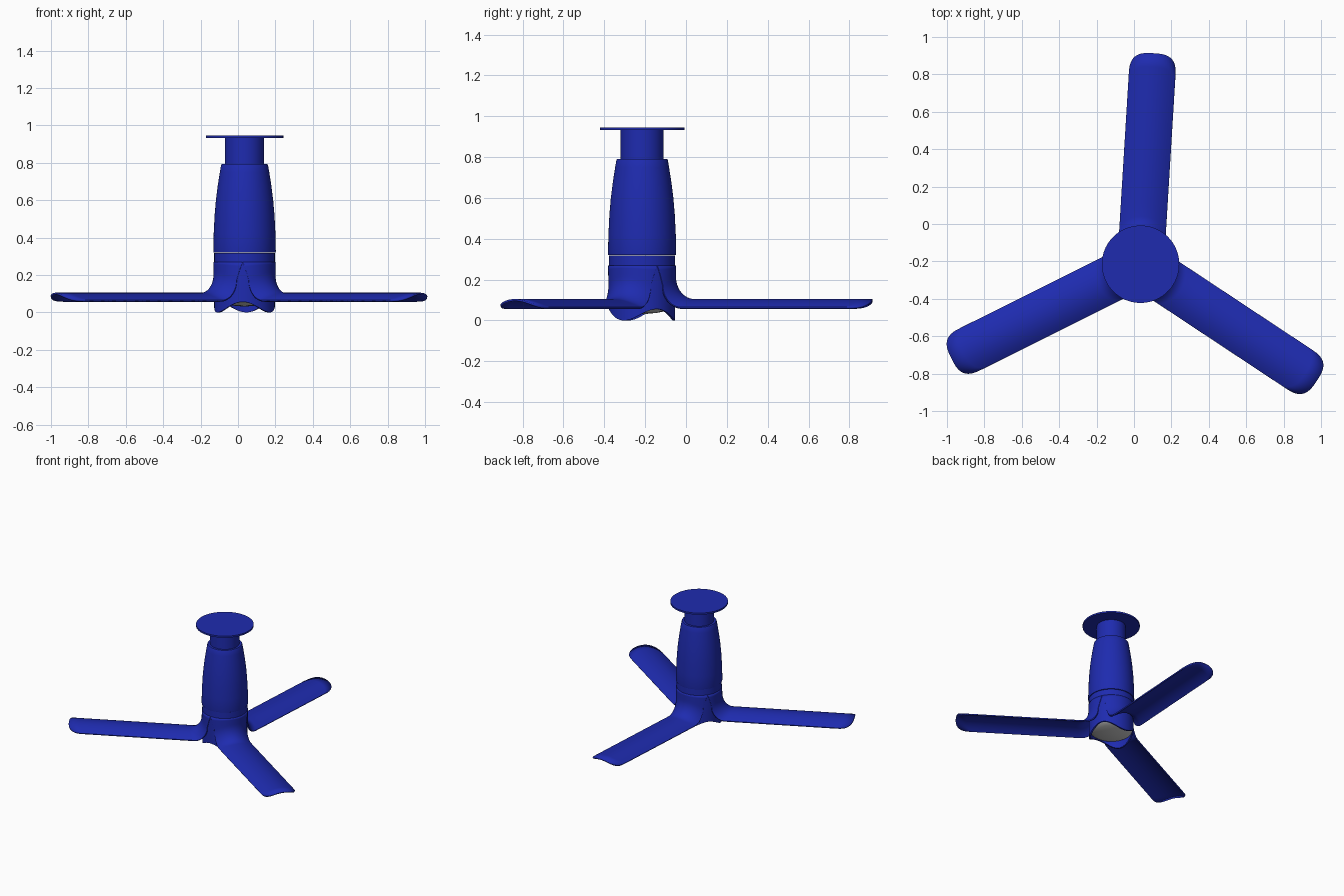
import bpy, bmesh, math
from mathutils import Matrix

if "Cube" in bpy.data.objects:
    bpy.data.objects.remove(bpy.data.objects["Cube"])

CX, CY = 0.035, -0.215              # hub axis
BLADE_ANGLES = [math.radians(86.5 + 120 * i) for i in range(3)]
HUB_R = 0.162

blue = bpy.data.materials.new("blue_paint")
blue.diffuse_color = (0.013, 0.024, 0.43, 1)
blue.use_nodes = True
blue.node_tree.nodes["Principled BSDF"].inputs["Base Color"].default_value = blue.diffuse_color


def make(name, bm, mat=blue, angle=35):
    bmesh.ops.recalc_face_normals(bm, faces=bm.faces)
    me = bpy.data.meshes.new(name)
    bm.to_mesh(me)
    bm.free()
    ob = bpy.data.objects.new(name, me)
    bpy.context.collection.objects.link(ob)
    ob.location = (CX, CY, 0)
    if mat:
        me.materials.append(mat)
    bpy.ops.object.select_all(action='DESELECT')
    ob.select_set(True)
    bpy.context.view_layer.objects.active = ob
    bpy.ops.object.shade_smooth_by_angle(angle=math.radians(angle))
    return ob


def lathe(name, profile, mat=blue, zfun=None, n=96, cap=True):
    """Revolve (radius, z) points; zfun can reshape z by angle."""
    bm = bmesh.new()
    rings = []
    for r, z in profile:
        ring = []
        for i in range(n):
            a = 2 * math.pi * i / n
            zz = zfun(a, z) if zfun else z
            ring.append(bm.verts.new((r * math.cos(a), r * math.sin(a), zz)))
        rings.append(ring)
    for a, b in zip(rings, rings[1:]):
        for i in range(n):
            j = (i + 1) % n
            bm.faces.new((a[i], a[j], b[j], b[i]))
    if cap:
        bm.faces.new(rings[0])
        bm.faces.new(rings[-1])
    return make(name, bm, mat)


# Ceiling plate, neck and tapered motor housing
lathe("ceiling_plate", [(0.207, 0.932), (0.207, 0.945)])
lathe("neck", [(0.105, 0.78), (0.105, 0.935)])
lathe("motor_housing", [(0.150, 0.320), (0.166, 0.320), (0.167, 0.325), (0.165, 0.42),
                        (0.160, 0.52), (0.153, 0.60), (0.143, 0.68), (0.132, 0.75),
                        (0.126, 0.785), (0.122, 0.792), (0.10, 0.792)])


# Lower hub shell: its rim dips under each blade and arches between them
def wavy_rim(a, z):
    if z > 0.1:
        return z
    return z + 0.028 - 0.028 * math.cos(3 * (a - BLADE_ANGLES[0]))


lathe("hub_shell", [(0.150, 0.06), (0.150, 0.0), (HUB_R, 0.0), (HUB_R, 0.12),
                    (HUB_R, 0.25), (HUB_R, 0.318), (0.14, 0.318)],
      zfun=wavy_rim, cap=False)

# Grey shallow light cover recessed inside the rim
lathe("light_cover", [(0.152, 0.062), (0.14, 0.054), (0.11, 0.045),
                      (0.07, 0.037), (0.03, 0.033), (0.004, 0.032)], mat=None)


# Blades: each sweeps down the hub, through a fillet and out to a rounded tip
def blade(name, heading):
    bm = bmesh.new()
    cols = []
    nt, r = 28, HUB_R + 0.004
    rh, rv = 0.09, 0.11
    for k in range(nt + 1):
        t = math.sin(math.pi * (k / nt - 0.5))
        top_v, v = r * math.sin(math.radians(60)) * t, 0.125 * t
        u0 = math.sqrt(r * r - v * v)
        zb = 0.105 - 0.04 * t * t                        # arched cross-section
        end = 1.13 - 0.12 * (1 - max(0, 1 - abs(t) ** 3) ** (1 / 3))
        pts = []
        for i in range(4):                               # down the hub wall
            f = i / 4
            vv = top_v + (v - top_v) * f
            pts.append((math.sqrt(r * r - vv * vv), vv, 0.27 + (zb + rv - 0.27) * f))
        for i in range(13):                              # fillet
            a = math.pi / 2 * i / 12
            pts.append((u0 + rh * (1 - math.cos(a)), v, zb + rv * (1 - math.sin(a))))
        for i in range(1, 13):                           # outward to the tip
            pts.append((u0 + rh + (end - u0 - rh) * i / 12, v, zb))
        cols.append([bm.verts.new(p) for p in pts])
    faces = []
    for a, b in zip(cols, cols[1:]):
        for i in range(len(a) - 1):
            faces.append(bm.faces.new((a[i], a[i + 1], b[i + 1], b[i])))
    bm.transform(Matrix.Rotation(heading, 4, 'Z'))
    ob = make(name, bm, angle=50)
    # keep the outside of the sheet facing up
    if sum(p.normal.z for p in ob.data.polygons) < 0:
        ob.data.flip_normals()
    mod = ob.modifiers.new("thickness", 'SOLIDIFY')
    mod.thickness = 0.01
    mod.offset = -1


for i, h in enumerate(BLADE_ANGLES):
    blade(f"blade_{i + 1}", h)
